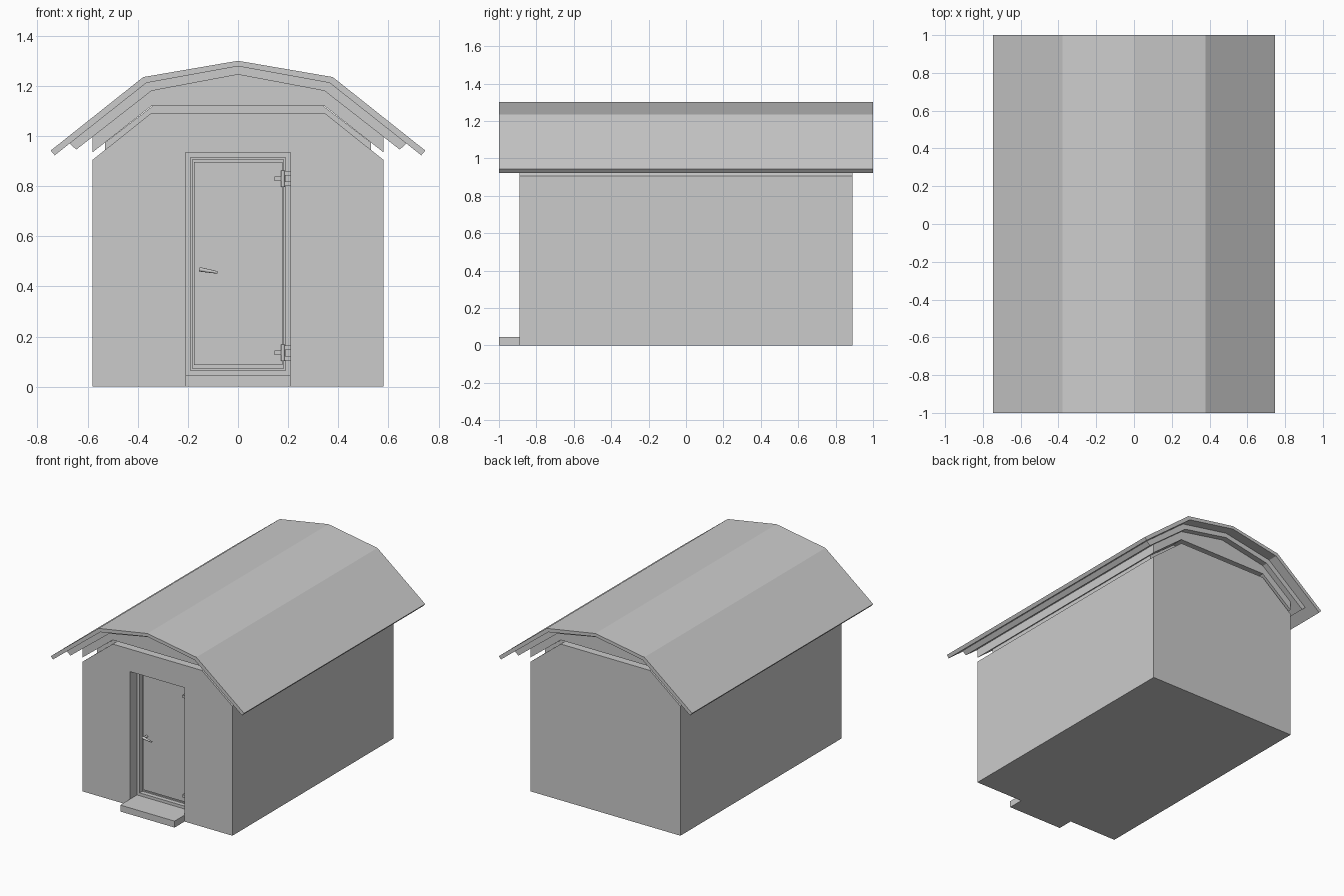
import bpy, bmesh, math
from mathutils import Matrix

if "Cube" in bpy.data.objects:
    bpy.data.objects.remove(bpy.data.objects["Cube"])


def finish(name, bm):
    bmesh.ops.recalc_face_normals(bm, faces=bm.faces[:])
    me = bpy.data.meshes.new(name)
    bm.to_mesh(me)
    bm.free()
    ob = bpy.data.objects.new(name, me)
    bpy.context.collection.objects.link(ob)
    return ob


def extrude_xz(name, outline, y0, y1):
    """Extrude a closed x/z outline along y."""
    bm = bmesh.new()
    face = bm.faces.new([bm.verts.new((x, y0, z)) for x, z in outline])
    ret = bmesh.ops.extrude_face_region(bm, geom=[face])
    verts = [g for g in ret["geom"] if isinstance(g, bmesh.types.BMVert)]
    bmesh.ops.translate(bm, verts=verts, vec=(0, y1 - y0, 0))
    return finish(name, bm)


def box(name, x0, x1, y0, y1, z0, z1):
    return extrude_xz(name, [(x0, z0), (x1, z0), (x1, z1), (x0, z1)], y0, y1)


def symmetric(right):
    """Mirror the right half of an outline, keeping centre points single."""
    return right + [(-x, z) for x, z in reversed(right) if x > 0]


def layer(name, top, bottom, y):
    """Symmetric roof layer: both half-profiles run from centre to eave."""
    mirror = lambda p: [(-x, z) for x, z in reversed(p) if x > 0] + p
    return extrude_xz(name, mirror(top) + mirror(bottom)[::-1], -y, y)


def cylinder(name, loc, radius, depth, axis, sides=12, r2=None):
    bm = bmesh.new()
    rot = {"x": Matrix.Rotation(math.pi / 2, 4, "Y"),
           "y": Matrix.Rotation(math.pi / 2, 4, "X"),
           "z": Matrix.Identity(4)}[axis]
    bmesh.ops.create_cone(bm, cap_ends=True, segments=sides, radius1=radius,
                          radius2=radius if r2 is None else r2, depth=depth, matrix=rot)
    ob = finish(name, bm)
    ob.location = loc
    bpy.ops.object.select_all(action="DESELECT")
    bpy.context.view_layer.objects.active = ob
    ob.select_set(True)
    bpy.ops.object.shade_smooth_by_angle(angle=math.radians(40))
    return ob


def frame(name, hx, z0, z1, w, y0, y1):
    """Rectangular ring made of two posts and two rails."""
    box(name + "_left_post", -hx, -hx + w, y0, y1, z0, z1)
    box(name + "_right_post", hx - w, hx, y0, y1, z0, z1)
    box(name + "_sill", -hx + w, hx - w, y0, y1, z0, z0 + w)
    box(name + "_head", -hx + w, hx - w, y0, y1, z1 - w, z1)


# House body with a recessed doorway
body = extrude_xz("house_body", symmetric([(0.58, 0), (0.58, 0.905), (0.345, 1.092)]), -0.89, 0.89)
cutter = box("doorway_cutter", -0.21, 0.21, -1.0, -0.76, 0.045, 0.935)
cutter.hide_render = True
mod = body.modifiers.new("doorway", "BOOLEAN")
mod.operation, mod.object, mod.solver = "DIFFERENCE", cutter, "EXACT"
bpy.context.view_layer.objects.active = body
bpy.ops.object.modifier_apply(modifier=mod.name)
bpy.data.objects.remove(cutter)

# Spacer between body and roof, leaving a shadow gap
layer("roof_spacer", [(0.34, 1.12), (0.53, 0.974)], [(0.34, 1.09), (0.53, 0.944)], 0.80)

# Gable block and the two overhanging roof layers
layer("gable_block", [(0, 1.245), (0.345, 1.18), (0.58, 0.997)],
      [(0.345, 1.12), (0.58, 0.935)], 0.89)
layer("roof_underlay", [(0, 1.278), (0.365, 1.212), (0.672, 0.970)],
      [(0, 1.245), (0.345, 1.18), (0.645, 0.946)], 0.93)
layer("roof_cover", [(0, 1.30), (0.378, 1.235), (0.747, 0.942)],
      [(0, 1.278), (0.365, 1.212), (0.731, 0.923)], 1.0)

# Doorstep
box("door_step", -0.21, 0.21, -1.0, -0.89, 0, 0.045)

# Door frame, rebate and leaf
frame("door_frame", 0.21, 0.045, 0.935, 0.02, -0.815, -0.76)
frame("door_rebate", 0.19, 0.065, 0.915, 0.008, -0.785, -0.76)
box("door_leaf", -0.176, 0.178, -0.80, -0.762, 0.086, 0.897)

# Door handle: stem and drooping lever
cylinder("handle_stem", (-0.145, -0.815, 0.467), 0.008, 0.04, "y")
lever = cylinder("handle_lever", (-0.118, -0.833, 0.462), 0.009, 0.073, "x", r2=0.005)
lever.rotation_euler.y = math.radians(10)

# Hinges
for label, z in (("lower", 0.135), ("upper", 0.83)):
    cylinder(label + "_hinge_knuckle", (0.179, -0.818, z), 0.008, 0.066, "z")
    box(label + "_hinge_leaf_strap", 0.145, 0.179, -0.82, -0.80, z - 0.009, z + 0.009)
    for side in (-1, 1):
        c = z + side * 0.021
        box(label + "_hinge_frame_strap", 0.179, 0.21, -0.823, -0.812, c - 0.009, c + 0.009)
